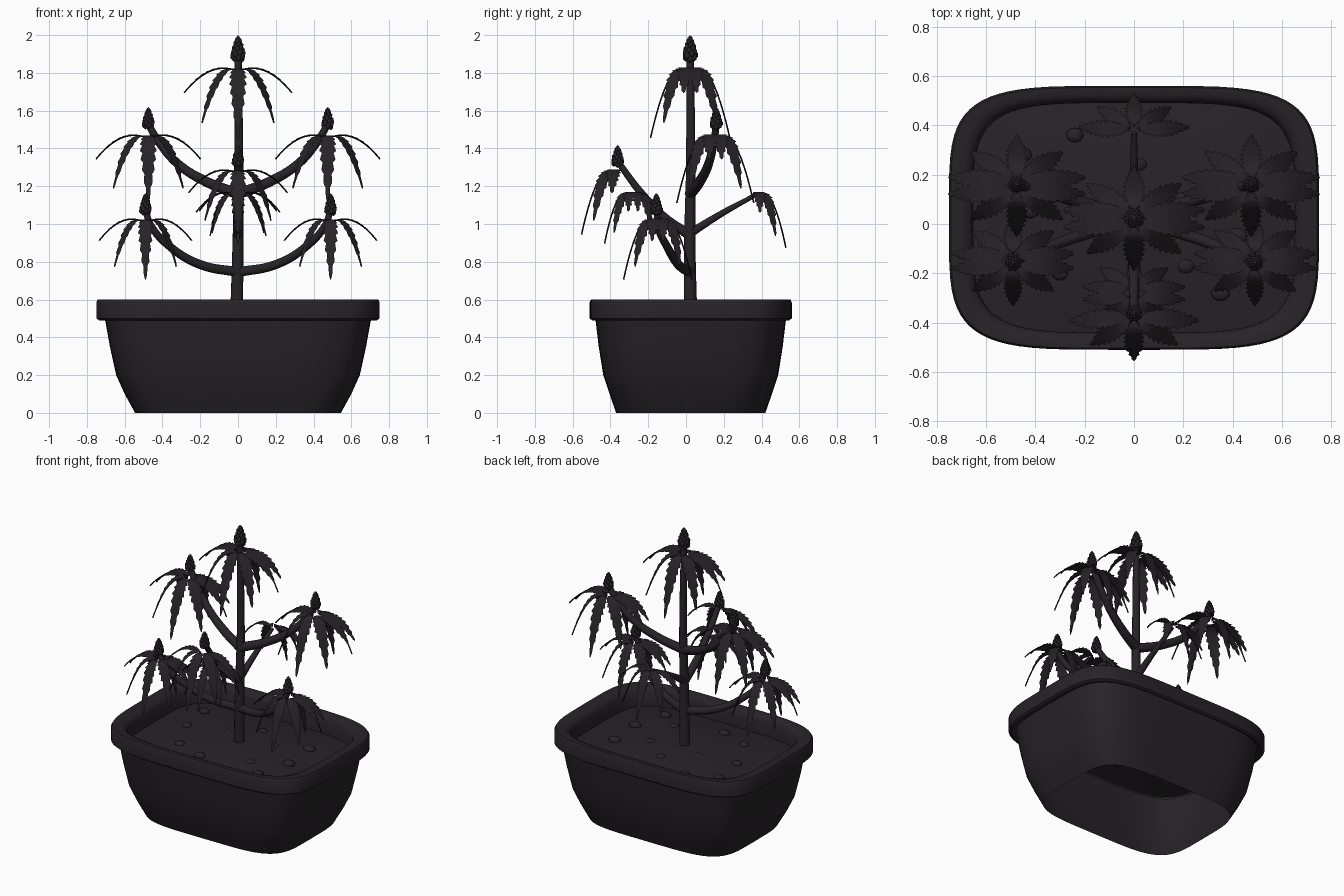
import bpy, bmesh, math, random
from mathutils import Vector as V

if "Cube" in bpy.data.objects:
    bpy.data.objects.remove(bpy.data.objects["Cube"])
random.seed(4)
CY = 0.025

mat = bpy.data.materials.new("dark_grey")
mat.diffuse_color = (0.02, 0.017, 0.02, 1)
mat.use_nodes = True
mat.node_tree.nodes["Principled BSDF"].inputs["Base Color"].default_value = mat.diffuse_color


def finish(bm, name, angle=40):
    bmesh.ops.recalc_face_normals(bm, faces=bm.faces[:])
    me = bpy.data.meshes.new(name)
    bm.to_mesh(me)
    bm.free()
    ob = bpy.data.objects.new(name, me)
    bpy.context.collection.objects.link(ob)
    me.materials.append(mat)
    bpy.ops.object.select_all(action='DESELECT')
    ob.select_set(True)
    bpy.context.view_layer.objects.active = ob
    bpy.ops.object.shade_smooth_by_angle(angle=math.radians(angle))
    return ob


def loft(name, sections, n=72, cap=False):
    """Stack rounded-rectangle rings (half x, half y, z)."""
    bm = bmesh.new()
    rings = []
    for hx, hy, z in sections:
        ring = []
        for i in range(n):
            a = 2 * math.pi * i / n
            c, s = math.cos(a), math.sin(a)
            p = 2 / 4.5
            ring.append(bm.verts.new((hx * math.copysign(abs(c) ** p, c),
                                      CY + hy * math.copysign(abs(s) ** p, s), z)))
        rings.append(ring)
    for a, b in zip(rings, rings[1:]):
        for i in range(n):
            j = (i + 1) % n
            bm.faces.new((a[i], a[j], b[j], b[i]))
    if cap:
        bm.faces.new(rings[-1])
    return finish(bm, name)


# Planter: open underneath, thick rolled rim
loft("planter", [(.545, .395, 0), (.60, .43, .1), (.645, .463, .2), (.678, .487, .35),
                 (.705, .505, .5), (.735, .522, .49), (.75, .535, .5), (.75, .535, .585),
                 (.742, .528, .6), (.70, .50, .6), (.67, .48, .59), (.652, .466, .565),
                 (.65, .465, .46)])
loft("soil", [(.652, .467, .475), (.5, .36, .495), (.25, .18, .515), (.05, .04, .52)], cap=True)

# Pebbles scattered on the soil
bm = bmesh.new()
for x, y in [(-.24, .36), (.02, .24), (.21, -.17), (-.3, -.2), (-.42, .05), (-.1, -.27),
             (.4, .2), (.42, -.05), (.2, .1), (-.15, .1), (.35, -.28), (-.45, .28)]:
    r = random.uniform(.032, .042)
    vs = bmesh.ops.create_uvsphere(bm, u_segments=14, v_segments=8, radius=r)['verts']
    for v in vs:
        v.co = V((v.co.x + x, v.co.y * .85 + y, v.co.z * .55 + .505))
finish(bm, "pebbles")


def tube(name, pts, r0, r1):
    cu = bpy.data.curves.new(name, 'CURVE')
    cu.dimensions = '3D'
    cu.bevel_depth = 1
    cu.bevel_resolution = 3
    cu.resolution_u = 6
    cu.use_fill_caps = True
    sp = cu.splines.new('BEZIER')
    sp.bezier_points.add(len(pts) - 1)
    for i, (bp, p) in enumerate(zip(sp.bezier_points, pts)):
        bp.co = p
        bp.handle_left_type = bp.handle_right_type = 'AUTO'
        bp.radius = r0 + (r1 - r0) * i / (len(pts) - 1)
    cu.materials.append(mat)
    ob = bpy.data.objects.new(name, cu)
    bpy.context.collection.objects.link(ob)


# Stem and branches
tube("stem", [(-.008, CY, .5), (0, .02, .9), (.004, .025, 1.3), (0, .022, 1.89)], .035, .02)
for s, side in ((-1, "left"), (1, "right")):
    tube("upper_branch_" + side, [(0, .022, 1.16), (s * .16, .07, 1.22), (s * .32, .12, 1.32),
                                  (s * .43, .15, 1.45), (s * .475, .16, 1.53)], .03, .018)
    tube("lower_branch_" + side, [(0, .02, .745), (s * .2, -.04, .785), (s * .36, -.1, .88),
                                  (s * .46, -.15, .99), (s * .49, -.155, 1.07)], .027, .016)
tube("front_branch", [(0, .02, .94), (0, -.12, 1.04), (0, -.25, 1.18), (0, -.36, 1.33)], .028, .017)
tube("back_branch", [(0, .02, .95), (0, .18, 1.05), (0, .37, 1.155)], .024, .012)


def leaflet(bm, base, tip, width, teeth=9):
    """Drooping serrated blade with a shallow fold and thin body."""
    flat = V((tip.x - base.x, tip.y - base.y, 0))
    ctrl = base + flat * .5 + V((0, 0, .045))
    across = V((-flat.y, flat.x, 0)).normalized()
    n = teeth * 2
    prev = None
    for i in range(n + 1):
        t = i / n
        p = base * (1 - t) ** 2 + ctrl * 2 * t * (1 - t) + tip * t * t
        tan = ((ctrl - base) * (1 - t) + (tip - ctrl) * t).normalized()
        up = tan.cross(across)
        if up.z < 0:
            up = -up
        w = width * (math.sin(math.pi * t ** .85) ** .8 if 0 < i < n else .06)
        w *= 1.12 if i % 2 else .8
        lean = tan * (.012 if i % 2 else 0)
        th = .004
        row = [bm.verts.new(q) for q in (p - across * w + lean + up * w * .12, p + up * th,
                                         p + across * w + lean + up * w * .12, p - up * th)]
        if prev:
            for k in range(4):
                m = (k + 1) % 4
                bm.faces.new((prev[k], prev[m], row[m], row[k]))
        else:
            bm.faces.new(row)
        prev = row
    bm.faces.new(prev)


def fan(bm, node, f, k):
    """Five leaflets spread about the direction f * y."""
    for along, side, z in ((.21, 0, -.36), (.14, .19, -.28), (.14, -.19, -.28),
                           (.035, .285, -.12), (.035, -.285, -.12)):
        tip = node + V((side, f * along, z)) * k
        start = node + V((side * .06, f * (.015 + along * .06), 0))
        leaflet(bm, start, tip, .042 * k)


# Fan leaves: node, outward y direction, size
leaf_bm = bmesh.new()
fans = [((0, .022, 1.815), (-1, 1), 1), ((0, -.36, 1.275), (-1,), .92),
        ((0, -.28, 1.155), (-1, 1), .72), ((0, .365, 1.155), (1,), .78)]
for s in (-1, 1):
    fans += [((s * .475, .155, 1.46), (-1, 1), .97), ((s * .49, -.15, 1.015), (-1, 1), .86)]
for node, dirs, k in fans:
    for f in dirs:
        fan(leaf_bm, V(node), f, k)
finish(leaf_bm, "fan_leaves", 50)


def bud(bm, base, k):
    """Lumpy cone of small scales winding round a core."""
    n = 34
    for i in range(n):
        t = i / (n - 1)
        a = i * 2.4
        r = .032 * k * (1 - t) ** .6 * (.6 + .4 * min(1, t * 6))
        c = base + V((math.cos(a) * r, math.sin(a) * r, (.012 + .108 * t) * k))
        size = (.017 - .007 * t) * k
        vs = bmesh.ops.create_icosphere(bm, subdivisions=1, radius=size)['verts']
        for v in vs:
            v.co = V((v.co.x, v.co.y, v.co.z * 1.3)) + c
    vs = bmesh.ops.create_cone(bm, segments=10, radius1=.034 * k, radius2=.005 * k,
                               depth=.11 * k, cap_ends=True)['verts']
    for v in vs:
        v.co += base + V((0, 0, .06 * k))


# Flower buds at the tips
bud_bm = bmesh.new()
bud(bud_bm, V((0, .022, 1.862)), 1.03)
bud(bud_bm, V((0, -.362, 1.305)), .85)
for s in (-1, 1):
    bud(bud_bm, V((s * .475, .16, 1.505)), .86)
    bud(bud_bm, V((s * .49, -.157, 1.05)), .85)
finish(bud_bm, "flower_buds", 60)
